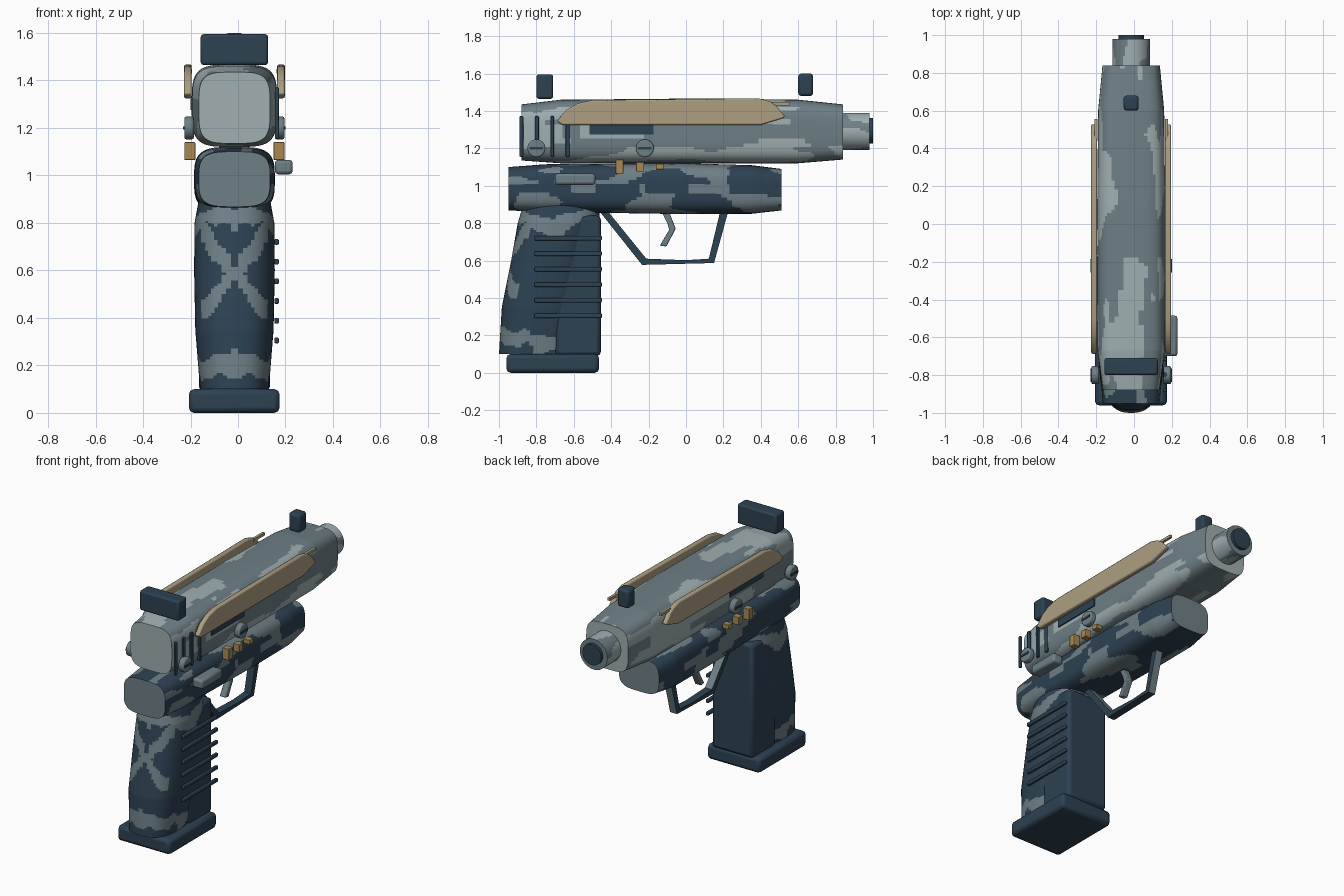
import bpy, bmesh, math
from mathutils import Vector, noise

if "Cube" in bpy.data.objects:
    bpy.data.objects.remove(bpy.data.objects["Cube"])

CX = -0.015  # centre line of the body


def mat(name, rgb):
    m = bpy.data.materials.new(name)
    m.diffuse_color = (*rgb, 1)
    m.use_nodes = True
    m.node_tree.nodes["Principled BSDF"].inputs["Base Color"].default_value = m.diffuse_color
    return m


DARK = mat("dark navy", (0.026, 0.054, 0.085))
MID = mat("mid grey blue", (0.155, 0.215, 0.24))
LIGHT = mat("light grey", (0.35, 0.43, 0.44))
TAN = mat("tan", (0.42, 0.345, 0.225))
BRASS = mat("brass", (0.40, 0.25, 0.09))


def finish(bm, name, mats, rule=None, bevel=0.0):
    bmesh.ops.recalc_face_normals(bm, faces=bm.faces[:])
    if rule:
        for f in bm.faces:
            f.material_index = rule(f.calc_center_median(), f.normal)
    me = bpy.data.meshes.new(name)
    bm.to_mesh(me)
    bm.free()
    for m in mats:
        me.materials.append(m)
    ob = bpy.data.objects.new(name, me)
    bpy.context.collection.objects.link(ob)
    if bevel:
        b = ob.modifiers.new("bevel", "BEVEL")
        b.width, b.segments = bevel, 2
        b.limit_method = "ANGLE"
    bpy.ops.object.select_all(action="DESELECT")
    bpy.context.view_layer.objects.active = ob
    ob.select_set(True)
    bpy.ops.object.shade_smooth_by_angle(angle=math.radians(35))
    return ob


def box(name, x, y, z, m, bevel=0.0):
    bm = bmesh.new()
    bmesh.ops.create_cube(bm, size=1)
    for v in bm.verts:
        v.co = [(a + b) / 2 + c * (b - a) for (a, b), c in zip((x, y, z), v.co)]
    return finish(bm, name, [m], bevel=bevel)


def prism(name, pts, x0, x1, mats, rule=None, bevel=0.0):
    """Extrude a (y, z) outline across x."""
    bm = bmesh.new()
    f = bm.faces.new([bm.verts.new((x0, y, z)) for y, z in pts])
    r = bmesh.ops.extrude_face_region(bm, geom=[f])
    for v in r["geom"]:
        if isinstance(v, bmesh.types.BMVert):
            v.co.x = x1
    return finish(bm, name, mats, rule, bevel)


def disc(name, c, r, depth, axis, m, n=32, bevel=0.0):
    bm = bmesh.new()
    bmesh.ops.create_cone(bm, cap_ends=True, segments=n, radius1=r, radius2=r, depth=depth)
    q = Vector((0, 0, 1)).rotation_difference(Vector(axis))
    for v in bm.verts:
        v.co = q @ v.co + Vector(c)
    return finish(bm, name, [m], bevel=bevel)


def loft(name, rows, axis, power, mats, rule, steps, n=64):
    """Super-ellipse sections; row = (t, v_low, v_high, half_x)."""
    bm = bmesh.new()
    rings = []
    t0, t1 = rows[0][0], rows[-1][0]
    ts = sorted({round(t0 + (t1 - t0) * i / steps, 4) for i in range(steps + 1)} | {r[0] for r in rows})
    for t in ts:
        for a, b in zip(rows, rows[1:]):
            if a[0] <= t <= b[0]:
                k = (t - a[0]) / (b[0] - a[0])
                lo, hi, hx = [p + (q - p) * k for p, q in zip(a[1:], b[1:])]
                break
        ring = []
        for i in range(n):
            w = 2 * math.pi * (i + 0.5) / n
            c, s = math.cos(w), math.sin(w)
            u = CX + hx * math.copysign(abs(c) ** (2 / power), c)
            v = (lo + hi) / 2 + (hi - lo) / 2 * math.copysign(abs(s) ** (2 / power), s)
            ring.append(bm.verts.new((u, t, v) if axis == "y" else (u, v, t)))
        rings.append(ring)
    for a, b in zip(rings, rings[1:]):
        for i in range(n):
            j = (i + 1) % n
            bm.faces.new((a[i], a[j], b[j], b[i]))
    bm.faces.new(rings[0])
    bm.faces.new(rings[-1])
    return finish(bm, name, mats, rule)


def camo(sx, sy, sz, thr, off, cap=None):
    """Blotches stretched along the long axis of each part."""
    def rule(c, nrm):
        if cap is not None and abs(nrm.y) > 0.95:
            return cap
        p = Vector((c.x / sx, c.y / sy + off, c.z / sz))
        return int(noise.noise(p) + 0.35 * noise.noise(p * 2.3) > thr)
    return rule


def grip_camo(c, nrm):
    # symmetrical zigzag bands
    x, y = abs(c.x - CX), c.y
    wob = 0.05 * noise.noise(Vector((x * 14, y * 12, c.z * 9)))
    z = c.z + wob + 0.05 * abs(math.sin(y * 11))
    bands = abs(z - 0.84) < 0.04 or abs(z - 0.27 + 0.5 * x) < 0.045
    cross = abs(abs(z - 0.62) - 1.1 * x) < 0.045 and x < 0.14
    return int(bands or cross)


# slide, lower frame and grip
loft("slide", [(-0.88, 1.135, 1.435, 0.15), (-0.67, 1.12, 1.46, 0.178), (0.1, 1.12, 1.467, 0.18),
               (0.6, 1.12, 1.46, 0.175), (0.84, 1.14, 1.435, 0.152)],
     "y", 4, [MID, LIGHT], camo(0.14, 0.42, 0.1, 0.03, 3.7, 1), 110)
loft("frame", [(-0.95, 0.868, 1.1, 0.15), (-0.75, 0.86, 1.115, 0.168), (0.0, 0.848, 1.12, 0.17),
               (0.35, 0.85, 1.11, 0.168), (0.51, 0.868, 1.09, 0.145)],
     "y", 3.6, [DARK, MID], camo(0.14, 0.3, 0.09, 0.1, 8.2, 1), 100)
loft("grip", [(0.1, -1.0, -0.6, 0.145), (0.35, -0.985, -0.57, 0.165), (0.6, -0.935, -0.52, 0.17),
              (0.8, -0.9, -0.465, 0.168), (0.9, -0.87, -0.46, 0.15)],
     "z", 2.5, [DARK, MID], grip_camo, 70)
box("magazine_housing", (CX - 0.15, CX + 0.15), (-0.7, -0.455), (0.09, 0.84), DARK, 0.022)
box("base_plate", (-0.207, 0.175), (-0.96, -0.465), (0.0, 0.1), DARK, 0.022)

# barrel and dark bore
loft("barrel", [(0.82, 1.19, 1.39, 0.1), (0.98, 1.19, 1.39, 0.1)], "y", 2,
     [MID, LIGHT], camo(0.09, 0.3, 0.09, 0.1, 1.5), 16, 48)
disc("bore", (CX, 0.99, 1.295), 0.068, 0.02, (0, 1, 0), DARK)

# sights
box("rear_sight", (-0.157, 0.127), (-0.8, -0.71), (1.465, 1.595), DARK, 0.012)
box("front_sight", (-0.055, 0.025), (0.6, 0.68), (1.48, 1.6), DARK, 0.015)

# trigger guard and trigger
prism("trigger_guard", [(-0.46, 0.86), (-0.235, 0.577), (0.15, 0.587), (0.225, 0.86),
                        (0.182, 0.86), (0.122, 0.61), (0.0, 0.602), (-0.212, 0.61), (-0.415, 0.86)],
      CX - 0.025, CX + 0.025, [DARK, MID], lambda c, n: int(n.y > 0.5))
prism("trigger", [(-0.13, 0.86), (-0.1, 0.80), (-0.09, 0.765), (-0.14, 0.68), (-0.105, 0.675),
                  (-0.055, 0.77), (-0.09, 0.86)], CX - 0.022, CX + 0.022, [MID], bevel=0.005)

PANEL = [(-0.69, 1.345), (-0.64, 1.405), (-0.58, 1.44), (-0.5, 1.458), (0.39, 1.467), (0.45, 1.45),
         (0.485, 1.425), (0.53, 1.37), (0.515, 1.36), (0.4, 1.325), (-0.66, 1.325)]
for side, s in (("right", 1), ("left", -1)):
    def xs(a, b):
        return tuple(sorted((CX + s * a, CX + s * b)))
    # tan side panel with its thin tip
    prism(side + "_panel", PANEL, *xs(0.18, 0.212), [TAN], bevel=0.007)
    box(side + "_panel_tip", xs(0.178, 0.195), (0.44, 0.555), (1.43, 1.448), TAN)
    # slotted screws
    for i, y in enumerate((-0.8, -0.22)):
        disc(f"{side}_screw_{i}", (CX + s * 0.191, y, 1.2), 0.048, 0.04, (1, 0, 0), MID, bevel=0.008)
        box(f"{side}_screw_slot_{i}", xs(0.208, 0.216), (y - 0.036, y + 0.036), (1.193, 1.207), DARK)
    # brass clips
    for i, (y, z0, z1) in enumerate(((-0.355, 1.065, 1.14), (-0.245, 1.075, 1.127), (-0.14, 1.087, 1.117))):
        box(f"{side}_clip_{i}", xs(0.165, 0.211), (y - 0.021, y + 0.021), (z0, z1), BRASS, 0.003)
    # dark port slot
    box(side + "_port", xs(0.178, 0.186), (-0.515, -0.175), (1.275, 1.328), DARK)

# details on the right side only: serrations, grip ridges, lever
for i, y in enumerate((-0.88, -0.797, -0.715, -0.633)):
    box(f"serration_{i}", (0.155, 0.172), (y - 0.01, y + 0.01), (1.155, 1.372), DARK, 0.004)
for i in range(6):
    z = 0.305 + 0.083 * i
    box(f"grip_ridge_{i}", (0.153, 0.172), (-0.81, -0.45), (z - 0.012, z + 0.012), DARK, 0.005)
box("release_lever", (0.155, 0.23), (-0.7, -0.485), (1.005, 1.066), MID, 0.014)
